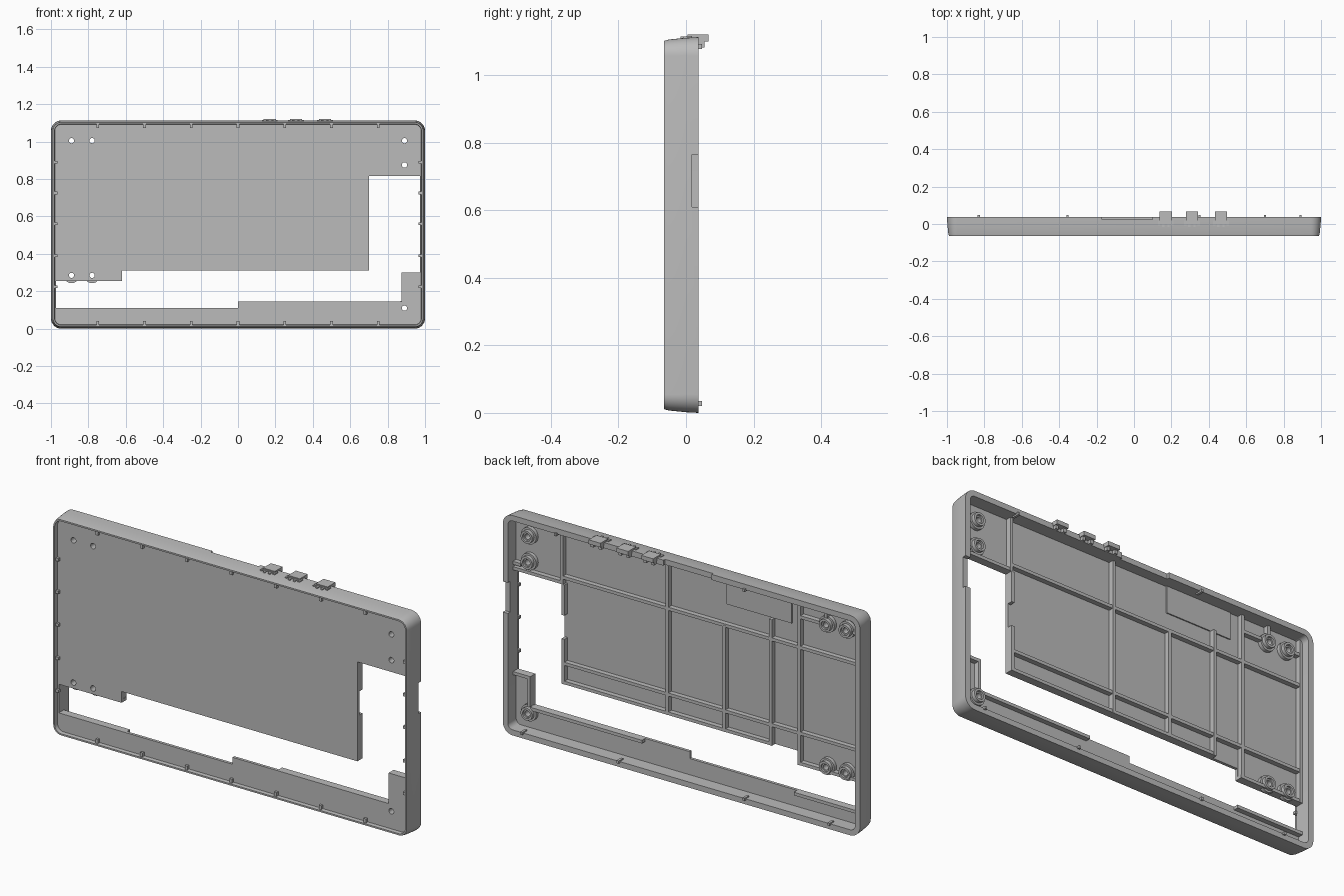
import bpy, bmesh, math
from mathutils import Matrix, Vector

old = bpy.data.objects.get("Cube")
if old:
    bpy.data.objects.remove(old, do_unlink=True)

GREY = (0.5, 0.5, 0.5, 1)
mat = bpy.data.materials.new("mid_grey")
mat.use_nodes = True
mat.diffuse_color = GREY
mat.node_tree.nodes["Principled BSDF"].inputs["Base Color"].default_value = GREY

H = 1.113                              # casing height
BACK, FRONT = 0.037, -0.065            # casing rims
PLATE_F, PLATE_B, RIB = -0.045, -0.03, -0.004


def finish(name, bm, smooth=False):
    bmesh.ops.recalc_face_normals(bm, faces=bm.faces[:])
    me = bpy.data.meshes.new(name)
    bm.to_mesh(me)
    bm.free()
    me.materials.append(mat)
    ob = bpy.data.objects.new(name, me)
    bpy.context.collection.objects.link(ob)
    if smooth:
        activate(ob)
        bpy.ops.object.shade_smooth_by_angle(angle=math.radians(30))
    return ob


def activate(ob):
    bpy.ops.object.select_all(action="DESELECT")
    ob.select_set(True)
    bpy.context.view_layer.objects.active = ob


def add_box(bm, x0, x1, y0, y1, z0, z1):
    m = Matrix.Translation(((x0 + x1) / 2, (y0 + y1) / 2, (z0 + z1) / 2))
    bmesh.ops.create_cube(bm, size=1, matrix=m @ Matrix.Diagonal((x1 - x0, y1 - y0, z1 - z0, 1)))


def boxes(name, items):
    bm = bmesh.new()
    for b in items:
        add_box(bm, *b)
    return finish(name, bm)


def loft(bm, loops):
    """Join a closed cycle of vertex loops with quads."""
    rings = [[bm.verts.new(p) for p in l] for l in loops]
    n = len(rings[0])
    for a, b in zip(rings, rings[1:] + rings[:1]):
        for i in range(n):
            j = (i + 1) % n
            bm.faces.new((a[i], a[j], b[j], b[i]))


def rounded(inset, y, radius=0.055, steps=8):
    r = max(radius - inset, 0.02)
    w, h = 1 - inset - r, H / 2 - inset - r
    pts = []
    for q, (sx, sz) in enumerate(((1, 1), (-1, 1), (-1, -1), (1, -1))):
        for k in range(steps + 1):
            a = (q + k / steps) * math.pi / 2
            pts.append((sx * w + r * math.cos(a), y, H / 2 + sz * h + r * math.sin(a)))
    return pts


def circle(x, z, r, y, n=24):
    return [(x + r * math.cos(i * math.tau / n), y, z + r * math.sin(i * math.tau / n)) for i in range(n)]


def panel(name, outline):
    bm = bmesh.new()
    f = bm.faces.new([bm.verts.new((x, PLATE_F, z)) for x, z in outline])
    new = bmesh.ops.extrude_face_region(bm, geom=[f])["geom"]
    bmesh.ops.translate(bm, vec=Vector((0, PLATE_B - PLATE_F, 0)),
                        verts=[v for v in new if isinstance(v, bmesh.types.BMVert)])
    return finish(name, bm)


def cut(ob, cutter):
    cutter.hide_render = True
    mod = ob.modifiers.new("cut", "BOOLEAN")
    mod.operation, mod.solver, mod.object = "DIFFERENCE", "EXACT", cutter
    activate(ob)
    bpy.ops.object.modifier_apply(modifier=mod.name)


# Outer casing wall with drafted sides and notches in the back edge
bm = bmesh.new()
loft(bm, [rounded(i, y) for i, y in (
    (0, BACK), (0.002, 0), (0.007, -0.05), (0.011, FRONT),
    (0.019, FRONT), (0.021, PLATE_F), (0.028, PLATE_F), (0.028, BACK))])
casing = finish("casing_wall", bm, True)
notches = boxes("notch_cutter", [
    (0.96, 1.05, 0.018, 0.1, 0.61, 0.765),
    (-0.17, 0.10, 0.024, 0.1, 1.07, 1.2)])
cut(casing, notches)
bpy.data.objects.remove(notches, do_unlink=True)

# Front panels with screw holes
E, T = 0.976, H - 0.024
upper = panel("upper_panel", [(-E, 0.255), (-0.62, 0.255), (-0.62, 0.312), (0.70, 0.312),
                              (0.70, 0.815), (E, 0.815), (E, T), (-E, T)])
lower = panel("lower_panel", [(-E, 0.024), (E, 0.024), (E, 0.30), (0.875, 0.30),
                              (0.875, 0.145), (0, 0.145), (0, 0.11), (-E, 0.11)])
screws = [(x, z) for x in (-0.89, -0.78) for z in (0.285, 1.005)]
screws += [(0.89, z) for z in (0.11, 0.875, 1.005)]
bm = bmesh.new()
for x, z in screws:
    ends = [[bm.verts.new(p) for p in circle(x, z, 0.014, y)] for y in (-0.1, 0.1)]
    for ring in ends:
        bm.faces.new(ring)
    for i in range(24):
        j = (i + 1) % 24
        bm.faces.new((ends[0][i], ends[0][j], ends[1][j], ends[1][i]))
holes = finish("hole_cutter", bm)
cut(upper, holes)
cut(lower, holes)

# Stepped screw bosses behind the panels
bm = bmesh.new()
for x, z in screws:
    loft(bm, [circle(x, z, r, y) for r, y in (
        (0.014, PLATE_B), (0.042, PLATE_B), (0.042, -0.012), (0.032, -0.012),
        (0.032, 0.006), (0.021, 0.006), (0.021, -0.004), (0.014, -0.004))])
finish("screw_bosses", bm, True)

# Stiffening ribs: (x, z0, z1) upright and (z, x0, x1) level
W = 0.008
upright = [(0.692, 0.312, 0.54), (0.692, 0.66, 0.815), (0.505, 0.85, T), (0.11, 0.312, T),
           (-0.21, 0.312, 0.85), (-0.47, 0.312, 0.95), (-0.63, 0.255, T),
           (-0.78, 0.85, 0.97), (-0.78, 1.04, T), (0.70, 0.815, T),
           (0.883, 0.145, 0.30), (-0.965, 0.255, T)]
level = [(0.85, -E, 0.70), (0.416, -E, 0.70), (0.32, -0.47, 0.70), (0.263, -E, -0.62),
         (1.005, -0.74, -0.63), (1.005, -E, -0.93), (0.823, 0.70, E), (0.85, 0.93, E),
         (0.292, 0.875, E), (0.137, 0.25, 0.875), (0.102, -E, -0.60)]
ribs = [(x - W, x + W, PLATE_B - 0.004, RIB, a, b) for x, a, b in upright]
ribs += [(a, b, PLATE_B - 0.004, RIB - 0.001, z - W, z + W) for z, a, b in level]
ribs = boxes("stiffening_ribs", ribs)
cut(ribs, holes)
bpy.data.objects.remove(holes, do_unlink=True)

# Thin raised pad on the panel back
boxes("back_pad", [(-0.575, -0.21, PLATE_B - 0.002, PLATE_B + 0.006, 0.95, T)])

# Small clips inside the front rim
clips = [(x - 0.007, x + 0.007, -0.058, PLATE_F + 0.002, z - 0.012, z + 0.012)
         for x in (-0.75, -0.5, -0.25, 0, 0.25, 0.5, 0.75) for z in (0.028, H - 0.028)]
clips += [(s * 0.974 - 0.01, s * 0.974 + 0.01, -0.058, PLATE_F + 0.002, z - 0.007, z + 0.007)
          for s in (-1, 1) for z in (0.225, 0.39, 0.56, 0.725, 0.89)]
boxes("rim_clips", clips)

# Locating pins along the back rim
pins = [(x - 0.006, x + 0.006, 0.01, 0.047, z - 0.007, z + 0.007)
        for x, z in ((-0.83, 0.028), (-0.355, 0.028), (0.35, 0.028), (0.89, 0.028),
                     (0.70, H - 0.028), (-0.355, H - 0.028))]
boxes("locating_pins", pins)

# Three push buttons straddling the top wall
for i, x in enumerate((0.17, 0.31, 0.465)):
    parts = [(x - 0.033, x + 0.033, 0.005, 0.067, 1.10, 1.121),
             (x - 0.042, x + 0.042, 0.0, 0.018, 1.105, 1.116)]
    for s in (-1, 1):
        parts.append((x + s * 0.014 - 0.006, x + s * 0.014 + 0.006, -0.016, 0.005, 1.104, 1.115))
        parts.append((x + s * 0.036 - 0.006, x + s * 0.036 + 0.006, -0.008, 0.005, 1.104, 1.115))
        parts.append((x + s * 0.022 - 0.008, x + s * 0.022 + 0.008, 0.037, 0.055, 1.082, 1.102))
    button = boxes("button_%d" % (i + 1), parts)
